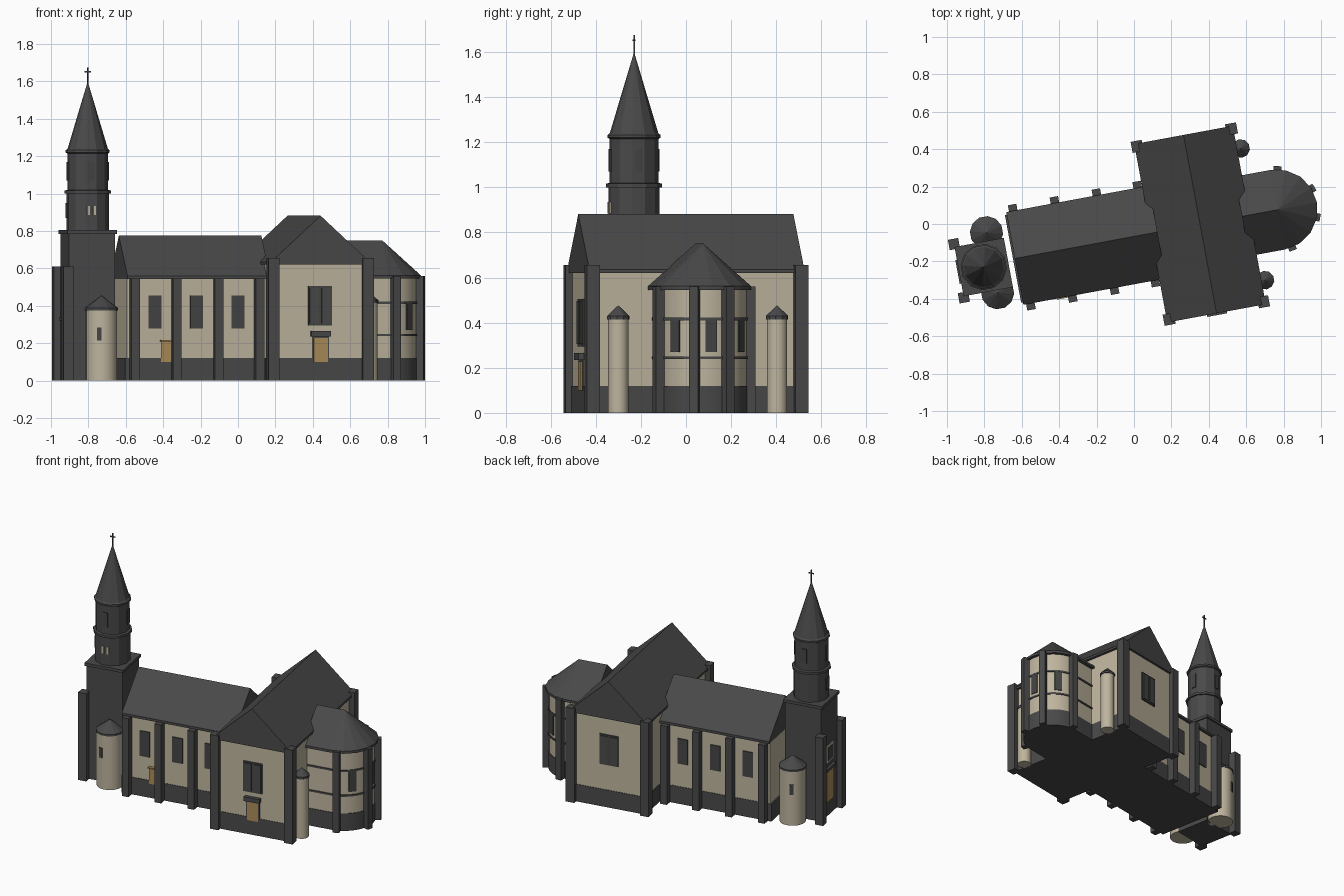
import bpy, bmesh, math
from mathutils import Matrix, Vector

if "Cube" in bpy.data.objects:
    bpy.data.objects.remove(bpy.data.objects["Cube"])

# The church is laid out along its own axis (u, v), then turned on the ground plan
TURN = Matrix.Rotation(math.radians(10.5), 4, 'Z')
AX = -0.065                      # v of the long axis


def material(name, col):
    m = bpy.data.materials.new(name)
    m.diffuse_color = (*col, 1)
    m.use_nodes = True
    m.node_tree.nodes["Principled BSDF"].inputs["Base Color"].default_value = m.diffuse_color
    return m


DARK = material("dark_slate", (0.066, 0.066, 0.066))
CREAM = material("cream_plaster", (0.52, 0.46, 0.345))
TAN = material("tan_wood", (0.40, 0.26, 0.10))
GLASS = material("dark_window", (0.055, 0.058, 0.056))


def finish(name, bm, mat, smooth=False):
    bmesh.ops.recalc_face_normals(bm, faces=bm.faces)
    bm.transform(TURN)
    me = bpy.data.meshes.new(name)
    bm.to_mesh(me)
    bm.free()
    me.materials.append(mat)
    ob = bpy.data.objects.new(name, me)
    bpy.context.collection.objects.link(ob)
    if smooth:
        bpy.context.view_layer.objects.active = ob
        ob.select_set(True)
        bpy.ops.object.shade_smooth_by_angle(angle=math.radians(25))
        ob.select_set(False)
    return ob


def box(name, u, v, z0, z1, su, sv, mat, deg=0):
    bm = bmesh.new()
    bmesh.ops.create_cube(bm, size=1)
    bm.transform(Matrix.Translation((u, v, (z0 + z1) / 2))
                 @ Matrix.Rotation(math.radians(deg), 4, 'Z')
                 @ Matrix.Diagonal((su, sv, z1 - z0, 1)))
    return finish(name, bm, mat)


def extrude(bm, pts, vec):
    f = bm.faces.new([bm.verts.new(p) for p in pts])
    r = bmesh.ops.extrude_face_region(bm, geom=[f], use_keep_orig=True)
    bmesh.ops.translate(bm, vec=vec,
                        verts=[g for g in r['geom'] if isinstance(g, bmesh.types.BMVert)])


def lathe(name, u, v, prof, n, mat, smooth=False):
    bm = bmesh.new()
    rings = []
    for r, z in prof:
        if r == 0:
            rings.append([bm.verts.new((u, v, z))] * n)
        else:
            rings.append([bm.verts.new((u + r * math.cos(2 * math.pi * (i + .5) / n),
                                        v + r * math.sin(2 * math.pi * (i + .5) / n), z))
                          for i in range(n)])
    for a, b in zip(rings, rings[1:]):
        for i in range(n):
            j = (i + 1) % n
            q = list(dict.fromkeys([a[i], a[j], b[j], b[i]]))
            bm.faces.new(q)
    for ring in (rings[0], rings[-1]):
        if ring[0] is not ring[1]:
            bm.faces.new(ring)
    return finish(name, bm, mat, smooth)


def gable_roof(name, c, half, e0, e1, zr, a, b, along_u):
    """Solid gabled roof with a thin eave band, running from a to b."""
    prof = [(-half, e0), (-half, e1), (0, zr), (half, e1), (half, e0)]
    bm = bmesh.new()
    if along_u:
        extrude(bm, [(a, c + p, z) for p, z in prof], (b - a, 0, 0))
    else:
        extrude(bm, [(c + p, a, z) for p, z in prof], (0, b - a, 0))
    return finish(name, bm, DARK)


def radial_plate(name, u, v, r, deg, z0, z1, width, thick, mat):
    a = math.radians(deg)
    return box(name, u + r * math.cos(a), v + r * math.sin(a), z0, z1, thick, width, mat, deg)


# ---- Nave
box("nave_base", -0.275, AX, 0, 0.12, 0.79, 0.476, DARK)
box("nave_wall", -0.275, AX, 0.12, 0.55, 0.77, 0.47, CREAM)
gable_roof("nave_roof", AX, 0.252, 0.543, 0.56, 0.775, -0.66, 0.115, True)
for s in (-1, 1):
    for u in (-0.622, -0.395, -0.167, 0.055):
        box("nave_buttress", u, AX + s * 0.258, 0, 0.545, 0.046, 0.056, DARK)
    for u in (-0.508, -0.281, -0.056):
        box("nave_window", u, AX + s * 0.237, 0.28, 0.455, 0.07, 0.009, GLASS)
box("nave_door", -0.446, AX - 0.24, 0.1, 0.21, 0.058, 0.009, TAN)
box("nave_door_lintel", -0.446, AX - 0.245, 0.21, 0.218, 0.066, 0.025, TAN)

# ---- Transept
TU = 0.347
box("transept_base", TU, AX, 0, 0.12, 0.506, 0.946, DARK)
box("transept_wall", TU, AX, 0.12, 0.63, 0.5, 0.94, CREAM)
gable_roof("transept_roof", TU, 0.268, 0.62, 0.635, 0.882, AX - 0.485, AX + 0.485, False)
for s in (-1, 1):
    for u in (0.092, 0.605):
        box("transept_corner_pier", u, AX + s * 0.47, 0, 0.655, 0.06, 0.06, DARK)
    box("transept_window", TU, AX + s * 0.472, 0.295, 0.505, 0.13, 0.009, GLASS)
    for k in (-1, 1):
        box("transept_window_shutter", TU + k * 0.033, AX + s * 0.479, 0.305, 0.495,
            0.05, 0.008, DARK)
    # slim stair turrets on the east side
    v = AX + s * 0.358
    lathe("stair_turret_wall", 0.634, v, [(0.045, 0), (0.045, 0.42)], 24, CREAM, True)
    lathe("stair_turret_roof", 0.634, v, [(0.05, 0.415), (0.05, 0.43), (0, 0.477)], 10, DARK)
box("transept_door", TU + 0.002, AX - 0.476, 0.1, 0.228, 0.076, 0.009, TAN)
box("transept_door_frame", TU + 0.002, AX - 0.472, 0.1, 0.24, 0.092, 0.009, DARK)
box("transept_door_lintel", TU + 0.002, AX - 0.48, 0.235, 0.265, 0.108, 0.03, DARK)

# ---- Apse
AU = 0.767


def apse_outline(r, u0, n):
    pts = [(u0, AX - r)]
    for i in range(n + 1):
        a = -math.pi / 2 + math.pi * i / n
        pts.append((AU + r * math.cos(a), AX + r * math.sin(a)))
    return pts + [(u0, AX + r)]


def apse_slab(name, r, z0, z1, mat, n=20):
    bm = bmesh.new()
    extrude(bm, [(u, v, z0) for u, v in apse_outline(r, 0.56, n)], (0, 0, z1 - z0))
    return finish(name, bm, mat, True)


apse_slab("apse_base", 0.197, 0, 0.12, DARK)
apse_slab("apse_wall", 0.193, 0.12, 0.555, CREAM)
apse_slab("apse_lower_band", 0.199, 0.238, 0.25, DARK)
apse_slab("apse_upper_band", 0.199, 0.41, 0.422, DARK)
apse_slab("apse_eave", 0.216, 0.545, 0.562, DARK, 8)
bm = bmesh.new()
loop = [bm.verts.new((u, v, 0.562)) for u, v in apse_outline(0.216, 0.575, 8)]
apex = bm.verts.new((AU + 0.005, AX, 0.75))
start = bm.verts.new((0.575, AX, 0.75))
bm.faces.new(loop)
for a, b in zip(loop[1:-1], loop[2:-1]):
    bm.faces.new((a, b, apex))
bm.faces.new((loop[0], loop[1], apex, start))
bm.faces.new((loop[-2], loop[-1], start, apex))
bm.faces.new((loop[-1], loop[0], start))
finish("apse_roof", bm, DARK)
for d in (-79, -21, 21, 79):
    radial_plate("apse_buttress", AU, AX, 0.208, d, 0, 0.56, 0.042, 0.05, DARK)
for d in (-50, 0, 50):
    radial_plate("apse_window", AU, AX, 0.193, d, 0.27, 0.412, 0.05, 0.009, GLASS)

# ---- Square tower
CU, CV = -0.832, -0.08
box("tower_body", CU, CV, 0, 0.785, 0.25, 0.25, DARK)
box("tower_cornice", CU, CV, 0.785, 0.805, 0.268, 0.268, DARK)
for s in (-1, 1):
    box("tower_corner_pier", -0.966, -0.075 + s * 0.145, 0, 0.61, 0.056, 0.056, DARK)
box("tower_door", CU - 0.128, CV, 0.1, 0.32, 0.009, 0.1, TAN)
box("tower_door_lintel", CU - 0.13, CV, 0.32, 0.34, 0.025, 0.13, DARK)
box("tower_west_panel", CU - 0.127, CV, 0.37, 0.49, 0.006, 0.11, CREAM)
box("tower_west_window", CU - 0.13, CV, 0.385, 0.475, 0.007, 0.07, GLASS)

# ---- Round belfry, spire and cross
lathe("belfry", CU, CV, [(0.113, 0.805), (0.113, 1.0), (0.124, 1.0), (0.124, 1.016),
                         (0.109, 1.02), (0.109, 1.215), (0.118, 1.22), (0.118, 1.232),
                         (0.108, 1.24), (0, 1.6)], 12, DARK)
for k in (-1, 1):
    box("belfry_light_slot", CU + k * 0.016, CV - 0.112, 0.885, 0.935, 0.014, 0.008, CREAM)
for d in (0, 90, 180, 270):
    radial_plate("belfry_upper_window", CU, CV, 0.107, d, 1.07, 1.17, 0.032, 0.009, GLASS)
radial_plate("belfry_west_window", CU, CV, 0.111, 180, 0.87, 0.95, 0.05, 0.009, GLASS)
box("cross_upright", CU, CV, 1.58, 1.675, 0.006, 0.006, DARK)
box("cross_arm", CU, CV, 1.648, 1.655, 0.036, 0.006, DARK)

# ---- Round side turrets beside the tower
for s in (-1, 1):
    v = AX + s * 0.163
    lathe("side_turret_wall", -0.784, v, [(0.083, 0), (0.083, 0.385)], 28, CREAM, True)
    lathe("side_turret_roof", -0.784, v, [(0.089, 0.375), (0.089, 0.388), (0, 0.455)], 12, DARK)
    radial_plate("side_turret_window", -0.784, v, 0.082, s * 109, 0.215, 0.285,
                 0.025, 0.008, GLASS)
